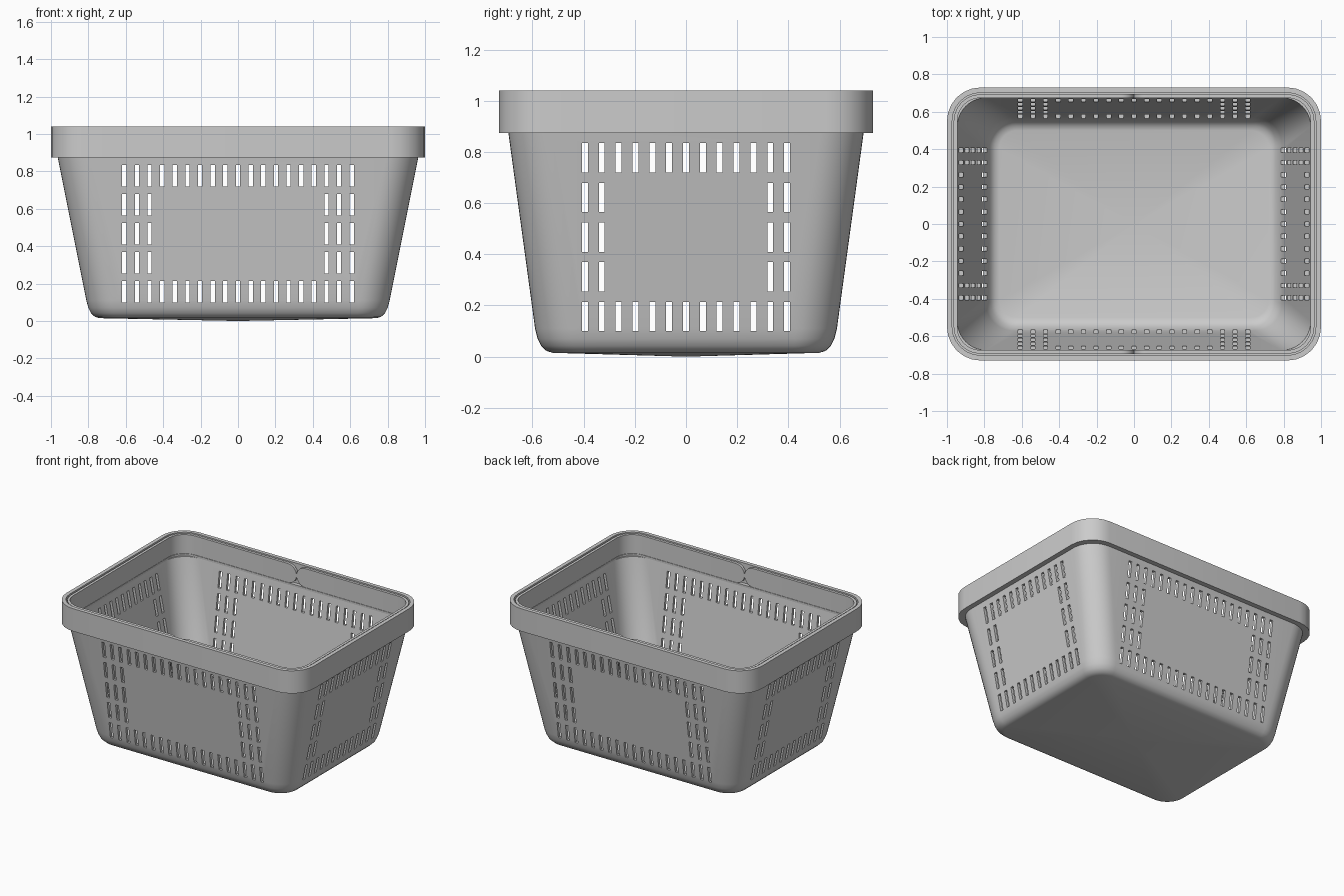
import bpy, bmesh, math

if "Cube" in bpy.data.objects:
    bpy.data.objects.remove(bpy.data.objects["Cube"])

def rounded_rect(hx, hy, r, n):
    pts = []
    for k, (sx, sy) in enumerate([(1, 1), (-1, 1), (-1, -1), (1, -1)]):
        for i in range(n + 1):
            a = math.pi / 2 * (k + i / n)
            pts.append((sx * (hx - r) + r * math.cos(a), sy * (hy - r) + r * math.sin(a)))
    return pts

def finish(bm, name):
    bmesh.ops.recalc_face_normals(bm, faces=bm.faces)
    me = bpy.data.meshes.new(name)
    bm.to_mesh(me)
    bm.free()
    ob = bpy.data.objects.new(name, me)
    bpy.context.collection.objects.link(ob)
    return ob

def bridge(bm, a, b, closed=True):
    n = len(a)
    for i in range(n if closed else n - 1):
        j = (i + 1) % n
        bm.faces.new((a[i], a[j], b[j], b[i]))

def smooth(ob, deg=30):
    bpy.ops.object.select_all(action='DESELECT')
    ob.select_set(True)
    bpy.context.view_layer.objects.active = ob
    bpy.ops.object.shade_smooth_by_angle(angle=math.radians(deg))

# Basket body: tapered shell, floor sagging to a centre point
outer = [(0.740, 0.520, 0.015, 0.11), (0.765, 0.545, 0.022, 0.13), (0.786, 0.566, 0.042, 0.145),
         (0.800, 0.580, 0.070, 0.155), (0.811, 0.590, 0.11, 0.16), (0.965, 0.695, 0.88, 0.17)]
inner = [(x - 0.02, y - 0.02, z + (0.018 if z < 0.1 else 0), r - 0.015) for x, y, z, r in outer]
bm = bmesh.new()
rings = [[bm.verts.new((x, y, z)) for x, y in rounded_rect(hx, hy, r, 10)]
         for hx, hy, z, r in outer + inner[::-1]]
for a, b in zip(rings, rings[1:]):
    bridge(bm, a, b)
for ring, z in ((rings[0], 0.0), (rings[-1], 0.018)):
    c = bm.verts.new((0, 0, z))
    for i in range(len(ring)):
        bm.faces.new((ring[i], ring[(i + 1) % len(ring)], c))
body = finish(bm, "basket_body")

# Ventilation slots: five rows, full at top and bottom, side columns between
def slot_cutter(name, count, reach, cols, along_x):
    bm = bmesh.new()
    for row in range(5):
        z = 0.157 + row * 0.155
        for i in range(count):
            if row in (0, 4) or i < cols or i >= count - cols:
                p = -reach + 2 * reach * i / (count - 1)
                size = (0.023, 3, 0.115) if along_x else (3, 0.023, 0.115)
                loc = (p, 0, z) if along_x else (0, p, z)
                vs = bmesh.ops.create_cube(bm, size=1)["verts"]
                bmesh.ops.scale(bm, vec=size, verts=vs)
                bmesh.ops.translate(bm, vec=loc, verts=vs)
    ob = finish(bm, name)
    ob.hide_render = True
    return ob

for args in (("long_side_slots", 19, 0.608, 3, True), ("short_side_slots", 13, 0.395, 2, False)):
    cutter = slot_cutter(*args)
    mod = body.modifiers.new("slots", 'BOOLEAN')
    mod.operation = 'DIFFERENCE'
    mod.solver = 'EXACT'
    mod.object = cutter
    bpy.context.view_layer.objects.active = body
    bpy.ops.object.modifier_apply(modifier=mod.name)
    bpy.data.objects.remove(cutter)
smooth(body)

# Rim: deep band with an inner ledge for the handles
bm = bmesh.new()
section = [(0, 1.04), (0, 0.875), (0.055, 0.875), (0.055, 0.895), (0.028, 0.895), (0.028, 1.04)]
rings = [[bm.verts.new((x, y, z)) for x, y in rounded_rect(1 - d, 0.73 - d, 0.18 - d, 6)]
         for d, z in section]
for a, b in zip(rings, rings[1:] + rings[:1]):
    bridge(bm, a, b)
smooth(finish(bm, "rim"))

# Two folded handles: half-loop strips with round ends meeting at the middle
def handle(name, s):
    h, zc = 0.069, 0.966
    ends = [(h * (1 - math.cos(math.pi / 2 * i / 8)), h * max(0.02, math.sin(math.pi / 2 * i / 8)))
            for i in range(9)]
    def path(d):
        hx, hy = 1 - d, 0.73 - d
        corner = rounded_rect(hx, hy, 0.18 - d, 6)
        p = [(x, hy, k) for x, k in ends] + [(x, y, h) for x, y in reversed(corner[:7])]
        return p + [(x, -y, k) for x, y, k in reversed(p)]
    bm = bmesh.new()
    secs = []
    for (xo, yo, k), (xi, yi, _) in zip(path(0.036), path(0.055)):
        secs.append([bm.verts.new((s * x, y, z)) for x, y, z in
                     ((xo, yo, zc + k), (xo, yo, zc - k), (xi, yi, zc - k), (xi, yi, zc + k))])
    for a, b in zip(secs, secs[1:]):
        bridge(bm, a, b)
    bm.faces.new(secs[0])
    bm.faces.new(secs[-1])
    smooth(finish(bm, name))

handle("handle_right", 1)
handle("handle_left", -1)
